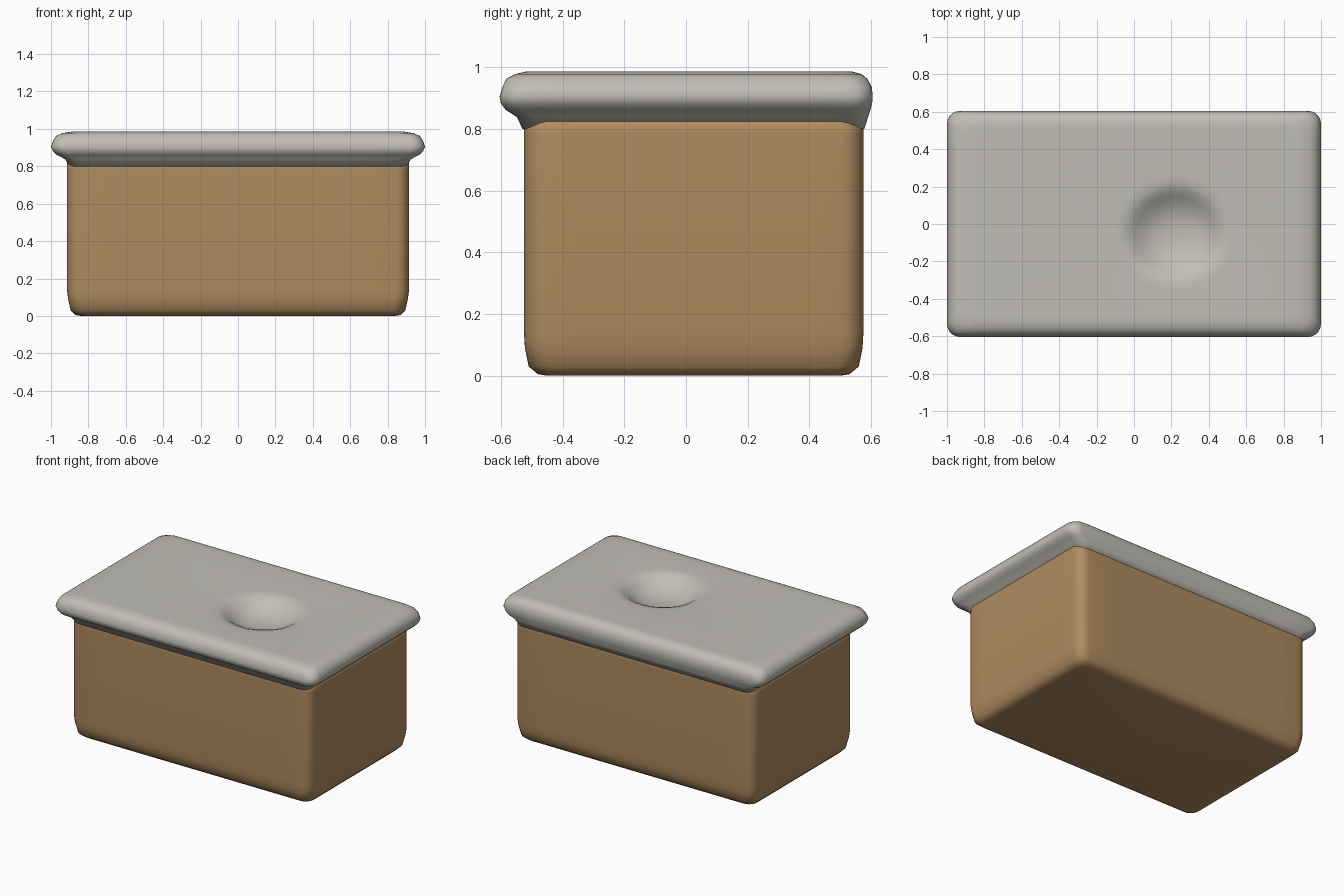
import bpy, bmesh, math
from mathutils import Vector

cube = bpy.data.objects.get("Cube")
if cube:
    bpy.data.objects.remove(cube)


def material(name, rgb):
    m = bpy.data.materials.new(name)
    m.use_nodes = True
    m.diffuse_color = (*rgb, 1)
    m.node_tree.nodes["Principled BSDF"].inputs["Base Color"].default_value = (*rgb, 1)
    return m


def rounded_ring(half_x, front, back, z, radius, arc=5, side=10):
    """Rounded rectangle, counter-clockwise, with subdivided sides."""
    mid, half_y = (front + back) / 2, (back - front) / 2
    corners = []
    for k, (sx, sy) in enumerate([(1, 1), (-1, 1), (-1, -1), (1, -1)]):
        c = Vector((sx * (half_x - radius), mid + sy * (half_y - radius), z))
        angles = [math.pi / 2 * (k + i / arc) for i in range(arc + 1)]
        corners.append([c + radius * Vector((math.cos(a), math.sin(a), 0)) for a in angles])
    ring = []
    for k in range(4):
        start, end = corners[k][-1], corners[(k + 1) % 4][0]
        ring += corners[k]
        ring += [start.lerp(end, i / side) for i in range(1, side)]
    return ring


def loft(name, rings, mat):
    """Skin the rings from bottom to top and cap both ends."""
    bm = bmesh.new()
    loops = [[bm.verts.new(p) for p in ring] for ring in rings]
    n = len(loops[0])
    for low, high in zip(loops, loops[1:]):
        for i in range(n):
            j = (i + 1) % n
            bm.faces.new((low[i], low[j], high[j], high[i]))
    bm.faces.new(loops[0][::-1])
    bm.faces.new(loops[-1])
    bmesh.ops.recalc_face_normals(bm, faces=bm.faces)
    for f in bm.faces:
        f.smooth = True
    mesh = bpy.data.meshes.new(name)
    bm.to_mesh(mesh)
    bm.free()
    mesh.materials.append(mat)
    obj = bpy.data.objects.new(name, mesh)
    bpy.context.collection.objects.link(obj)
    return obj


wood = material("warm wood", (0.43, 0.26, 0.115))
stone = material("pale stone", (0.53, 0.51, 0.465))

# Cabinet body: half width, front, back, height, corner radius
body = [(0.84, -0.45, 0.50, 0.0, 0.05), (0.87, -0.48, 0.53, 0.005, 0.06),
        (0.895, -0.51, 0.56, 0.03, 0.07), (0.908, -0.522, 0.572, 0.09, 0.07),
        (0.915, -0.525, 0.575, 0.14, 0.07), (0.915, -0.525, 0.575, 0.78, 0.07),
        (0.915, -0.525, 0.575, 0.85, 0.07)]
loft("cabinet_body", [rounded_ring(*r) for r in body], wood)

# Countertop: rounded slab tapering into the body below
slab = [(0.90, -0.53, 0.578, 0.80, 0.06), (0.925, -0.548, 0.590, 0.838, 0.06),
        (0.97, -0.585, 0.598, 0.862, 0.06), (0.99, -0.60, 0.603, 0.882, 0.07),
        (1.0, -0.604, 0.605, 0.905, 0.07), (0.99, -0.595, 0.602, 0.935, 0.07),
        (0.973, -0.582, 0.588, 0.962, 0.07), (0.94, -0.555, 0.57, 0.977, 0.07),
        (0.89, -0.52, 0.54, 0.985, 0.07), (0.86, -0.49, 0.51, 0.985, 0.07)]
rings = [rounded_ring(*r) for r in slab]

# Shallow basin pressed into the top
centre = Vector((0.22, -0.05, 0.985))
rim = rings[-1]
for radius, depth in [(0.32, 0), (0.28, 0.003), (0.245, 0.015), (0.21, 0.038),
                      (0.17, 0.064), (0.12, 0.085), (0.07, 0.095), (0.02, 0.098)]:
    ring = []
    for p in rim:
        d = (p - centre).normalized()
        ring.append(centre + Vector((d.x * radius, d.y * radius * 0.95, -depth)))
    rings.append(ring)
loft("countertop_with_basin", rings, stone)
